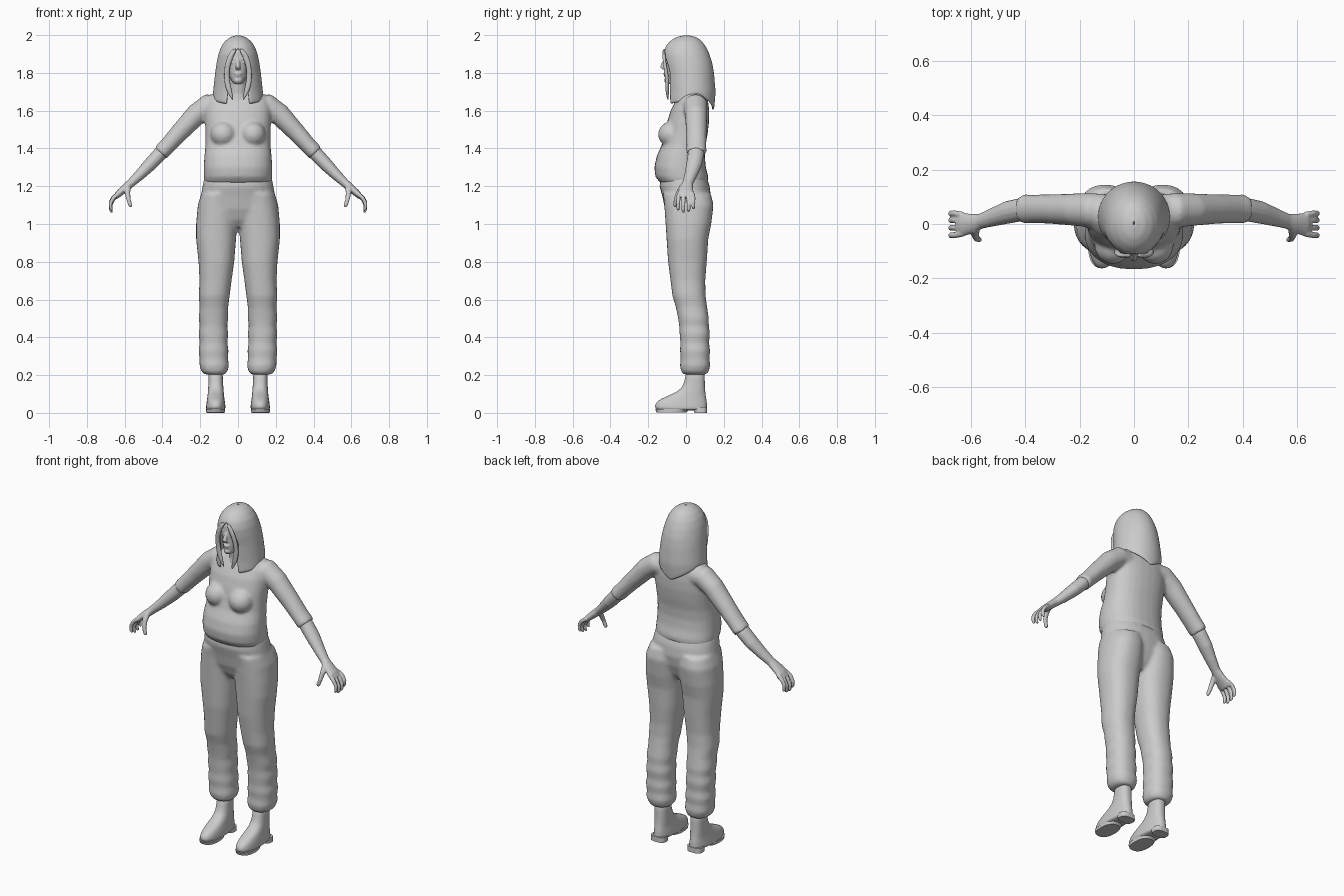
import bpy, bmesh, math
from mathutils import Vector

grey = bpy.data.materials.new("light grey")
grey.diffuse_color = (0.6, 0.6, 0.6, 1)


def table(rows, k):
    """Piecewise linear lookup; rows sorted by first column."""
    if k <= rows[0][0]:
        return rows[0][1:]
    for a, b in zip(rows, rows[1:]):
        if k <= b[0]:
            f = (k - a[0]) / (b[0] - a[0])
            return tuple(p + (q - p) * f for p, q in zip(a[1:], b[1:]))
    return rows[-1][1:]


def loft(bm, rings):
    loops = [[bm.verts.new(p) for p in r] for r in rings]
    n = len(loops[0])
    for a, b in zip(loops, loops[1:]):
        for i in range(n):
            j = (i + 1) % n
            bm.faces.new((a[i], a[j], b[j], b[i]))
    bm.faces.new(loops[0])
    bm.faces.new(loops[-1])


def stack(bm, rows, power=2.0, n=28):
    """Horizontal rounded sections: (z, x0, x1, y0, y1)."""
    def se(v):
        return math.copysign(abs(v) ** (2 / power), v)
    rings = []
    for z, x0, x1, y0, y1 in rows:
        rings.append([((x0 + x1) / 2 + (x1 - x0) / 2 * se(math.cos(a)),
                       (y0 + y1) / 2 + (y1 - y0) / 2 * se(math.sin(a)), z)
                      for a in (2 * math.pi * i / n for i in range(n))])
    loft(bm, rings)


def tube(bm, rows, side=(0, 1, 0), n=14):
    """Sections along a path: (x, y, z, radius along side, other radius)."""
    pts = [Vector(r[:3]) for r in rows]
    rings = []
    for i, (p, r) in enumerate(zip(pts, rows)):
        t = (pts[min(i + 1, len(pts) - 1)] - pts[max(i - 1, 0)]).normalized()
        s = Vector(side)
        s = (s - t * s.dot(t)).normalized()
        u = t.cross(s)
        rings.append([p + s * r[3] * math.cos(a) + u * r[4] * math.sin(a)
                      for a in (2 * math.pi * k / n for k in range(n))])
    loft(bm, rings)


def ball(bm, c, r):
    res = bmesh.ops.create_uvsphere(bm, u_segments=20, v_segments=12, radius=1)
    for v in res["verts"]:
        v.co = Vector([c[i] + v.co[i] * r[i] for i in range(3)])


def finish(name, bm, mirror=False, voxel=0, smooth=0, subsurf=0, thick=0):
    bmesh.ops.recalc_face_normals(bm, faces=bm.faces)
    for f in bm.faces:
        f.smooth = True
    me = bpy.data.meshes.new(name)
    bm.to_mesh(me)
    bm.free()
    me.materials.append(grey)
    ob = bpy.data.objects.new(name, me)
    bpy.context.collection.objects.link(ob)
    if mirror:
        ob.modifiers.new("mirror", 'MIRROR').use_mirror_merge = False
    if thick:
        m = ob.modifiers.new("thickness", 'SOLIDIFY')
        m.thickness, m.offset = thick, -1
    if subsurf:
        ob.modifiers.new("round", 'SUBSURF').levels = subsurf
    if voxel:
        m = ob.modifiers.new("blend", 'REMESH')
        m.mode, m.voxel_size, m.use_smooth_shade = 'VOXEL', voxel, True
    if smooth:
        m = ob.modifiers.new("soften", 'SMOOTH')
        m.factor, m.iterations = 0.5, smooth
    return ob


# shirt: half torso sections crossing the centre, bust and sleeve, mirrored
bm = bmesh.new()
stack(bm, [(z, -w, w, f, b) for z, w, f, b in [
    (1.215, .178, -.135, .115), (1.25, .182, -.162, .118), (1.30, .182, -.168, .105),
    (1.36, .178, -.155, .10), (1.42, .172, -.128, .104), (1.48, .172, -.112, .115),
    (1.54, .175, -.10, .122), (1.60, .175, -.082, .123), (1.65, .168, -.056, .117),
    (1.685, .14, -.035, .11), (1.71, .085, -.02, .10), (1.735, .05, -.015, .085)]], 2.3)
ball(bm, (.078, -.078, 1.475), (.068, .07, .068))
tube(bm, [(.09, .05, 1.625, .06, .055), (.155, .05, 1.628, .064, .062),
          (.218, .053, 1.582, .06, .058), (.312, .055, 1.482, .054, .049),
          (.37, .055, 1.418, .053, .044), (.402, .055, 1.384, .054, .044),
          (.410, .055, 1.375, .052, .042)], n=20)
finish("shirt", bm, mirror=True, voxel=.009, smooth=6)

# forearm and hand
bm = bmesh.new()
tube(bm, [(.37, .055, 1.418, .043, .037), (.42, .052, 1.364, .043, .038),
          (.465, .043, 1.316, .042, .036), (.52, .025, 1.26, .034, .029),
          (.565, .01, 1.218, .028, .023), (.595, .002, 1.192, .036, .022),
          (.63, -.002, 1.162, .044, .019), (.648, -.002, 1.142, .042, .014)])
for y, d in ((-.036, .012), (-.012, 0), (.012, .004), (.034, .018)):
    e = y * 1.15
    tube(bm, [(.632, y, 1.162, .0115, .013), (.66, e, 1.132 + d * .5, .011, .011),
              (.675, e, 1.098 + d, .0105, .0105), (.674, e, 1.073 + d, .010, .009),
              (.668, e, 1.060 + d, .006, .006)], n=10)
tube(bm, [(.585, -.015, 1.2, .018, .018), (.585, -.04, 1.165, .015, .014),
          (.58, -.054, 1.13, .012, .011), (.57, -.058, 1.10, .011, .010),
          (.566, -.058, 1.09, .006, .006)], side=(1, 0, 0), n=10)
finish("forearm_and_hand", bm, mirror=True, voxel=.0045, smooth=3)

# trousers: leg with loose lower folds, plus hips, mirrored
bm = bmesh.new()
stack(bm, [
    (1.16, .0, .195, -.122, .132), (1.10, .0, .213, -.115, .146), (1.0, .004, .222, -.108, .134),
    (.92, .01, .222, -.103, .118), (.80, .02, .209, -.095, .11), (.70, .034, .204, -.082, .102),
    (.62, .044, .208, -.072, .104), (.56, .052, .203, -.054, .112), (.50, .052, .208, -.042, .121),
    (.46, .057, .203, -.036, .121), (.42, .052, .209, -.034, .127), (.37, .056, .203, -.03, .122),
    (.33, .05, .209, -.032, .128), (.29, .053, .204, -.028, .124), (.25, .048, .204, -.032, .129),
    (.22, .055, .194, -.026, .12), (.203, .07, .175, -.012, .108)], 2.3)
stack(bm, [(z, -w, w, f, b) for z, w, f, b in [
    (1.25, .178, -.135, .108), (1.20, .188, -.14, .126), (1.14, .198, -.124, .132),
    (1.08, .195, -.112, .122), (1.02, .15, -.088, .10), (.985, .07, -.06, .075)]], 2.3)
finish("trousers", bm, mirror=True, voxel=.010, smooth=5)

# boots: shaft, foot, sole and heel
bm = bmesh.new()
stack(bm, [
    (.012, .07, .168, -.152, .108), (.025, .066, .17, -.165, .112), (.045, .067, .168, -.165, .112),
    (.065, .07, .165, -.15, .110), (.085, .073, .162, -.11, .106), (.105, .075, .16, -.06, .103),
    (.13, .077, .158, -.022, .101), (.17, .08, .156, -.006, .099), (.24, .08, .158, .002, .1)], 2.4)
finish("boot", bm, mirror=True, subsurf=1)
bm = bmesh.new()
stack(bm, [(0, .074, .165, .045, .112), (.03, .074, .165, .04, .112)], 3)
stack(bm, [(.002, .070, .169, -.155, .0), (.02, .068, .17, -.163, .02)], 2.4)
ob = finish("boot_sole", bm, mirror=True)
for p in ob.data.polygons:
    p.use_smooth = False

# head, neck, nose, brow and lips
bm = bmesh.new()
stack(bm, [(z, -w, w, f, b) for z, w, f, b in [
    (1.742, .016, -.106, -.065), (1.752, .03, -.113, .0), (1.775, .044, -.112, .04),
    (1.80, .055, -.112, .075), (1.83, .064, -.112, .098), (1.87, .07, -.114, .105),
    (1.91, .07, -.11, .10), (1.95, .058, -.085, .08), (1.975, .035, -.05, .05)]], 2.2)
stack(bm, [(1.64, -.065, .065, -.055, .08), (1.69, -.052, .052, -.045, .07),
           (1.77, -.05, .05, -.05, .07)])
tube(bm, [(0, -.108, 1.872, .009, .008), (0, -.119, 1.85, .010, .01),
          (0, -.127, 1.832, .013, .011), (0, -.116, 1.82, .016, .006)], side=(1, 0, 0))
ball(bm, (0, -.111, 1.796), (.021, .009, .005))
ball(bm, (0, -.109, 1.786), (.018, .009, .006))
ball(bm, (.03, -.103, 1.875), (.024, .009, .006))
ball(bm, (.029, -.1, 1.855), (.014, .009, .006))
ball(bm, (0, -.103, 1.76), (.02, .013, .012))
finish("head", bm, mirror=True, voxel=.0042, smooth=2)

# hair: open shell around the head with a parting at the front
shape = [(1.6, .135, -.10, .148), (1.65, .134, -.10, .153), (1.7, .132, -.098, .157),
         (1.8, .121, -.106, .148), (1.85, .114, -.116, .14), (1.9, .104, -.12, .124),
         (1.94, .089, -.108, .105), (1.97, .067, -.083, .082), (1.99, .04, -.05, .054),
         (2.0, .004, -.004, .008)]
gap = [(1.62, .5), (1.7, .42), (1.8, .56), (1.85, .5), (1.9, .28), (1.93, .0)]
hem = [(0, 1.635), (.9, 1.65), (1.6, 1.69), (2.3, 1.65), (3.15, 1.60)]
bm = bmesh.new()
rows, cols, grid = 26, 48, []
for i in range(rows + 1):
    line = []
    for j in range(cols + 1):
        u = 2 * j / cols - 1
        a = math.pi * (1 - abs(u))
        bottom = table(hem, a)[0]
        z = 2 - (2 - bottom) * (i / rows) ** 1.6
        g = table(gap, z)[0]
        a = g + (math.pi - g) * a / math.pi
        w, f, b = table(shape, z)
        x = math.copysign(w * math.sin(a), u)
        line.append(bm.verts.new((x, (f + b) / 2 - (b - f) / 2 * math.cos(a), z)))
    grid.append(line)
for i in range(rows):
    for j in range(cols):
        bm.faces.new((grid[i][j], grid[i + 1][j], grid[i + 1][j + 1], grid[i][j + 1]))
bmesh.ops.remove_doubles(bm, verts=bm.verts, dist=.0002)
finish("hair", bm, thick=.012, subsurf=1)

# loose front strands
bm = bmesh.new()
tube(bm, [(.012, -.114, 1.93, .01, .006), (.04, -.118, 1.89, .016, .008),
          (.057, -.112, 1.84, .014, .009), (.062, -.1, 1.78, .014, .01),
          (.052, -.1, 1.72, .016, .01), (.036, -.098, 1.68, .009, .007),
          (.026, -.095, 1.655, .002, .002)], side=(1, 0, 0))
tube(bm, [(.016, -.116, 1.925, .008, .006), (.03, -.121, 1.90, .009, .006),
          (.04, -.12, 1.875, .002, .002)], side=(1, 0, 0))
finish("hair_strand", bm, mirror=True, subsurf=1)
